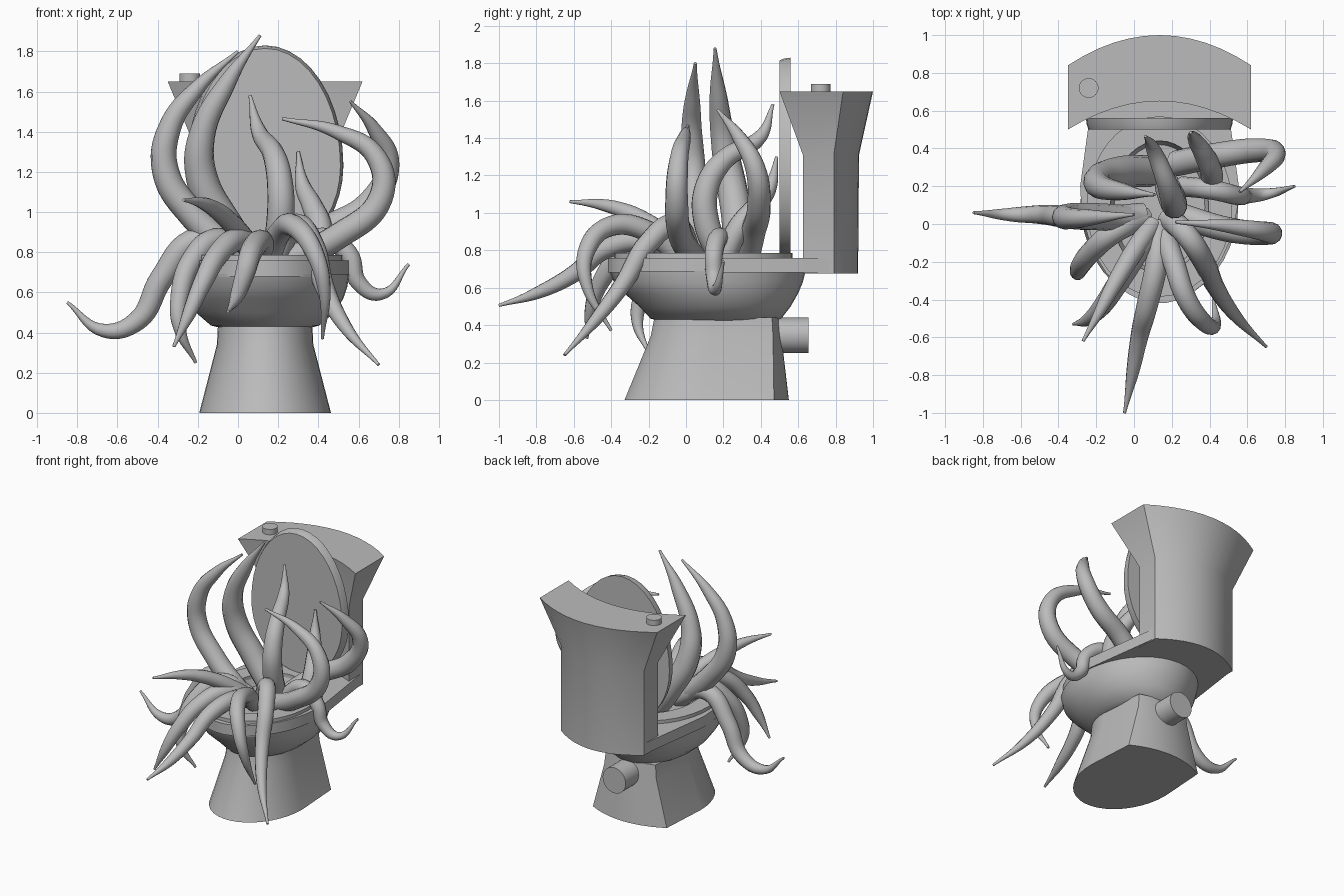
import bpy, bmesh
from math import sin, cos, pi, radians
from mathutils import Vector

cube = bpy.data.objects.get("Cube")
if cube:
    bpy.data.objects.remove(cube, do_unlink=True)

CX = 0.135   # centre line of the fixture
SEG = 40

grey = bpy.data.materials.new("plain grey")
grey.use_nodes = True
colour = (0.5, 0.5, 0.5, 1)
grey.diffuse_color = colour
grey.node_tree.nodes["Principled BSDF"].inputs["Base Color"].default_value = colour


def finish(obj, angle=35):
    obj.data.materials.clear()
    obj.data.materials.append(grey)
    bpy.ops.object.select_all(action='DESELECT')
    bpy.context.view_layer.objects.active = obj
    obj.select_set(True)
    bpy.ops.object.shade_smooth_by_angle(angle=radians(angle))
    return obj


def loft(name, rings, cap_end=True, closed=False):
    """Skin a list of rings that share one vertex count."""
    bm = bmesh.new()
    loops = [[bm.verts.new(p) for p in ring] for ring in rings]
    pairs = list(zip(loops, loops[1:]))
    if closed:
        pairs.append((loops[-1], loops[0]))
    for a, b in pairs:
        for i in range(len(a)):
            j = (i + 1) % len(a)
            bm.faces.new((a[i], a[j], b[j], b[i]))
    if not closed:
        bm.faces.new(loops[0][::-1])
        if cap_end:
            bm.faces.new(loops[-1])
    bmesh.ops.recalc_face_normals(bm, faces=bm.faces)
    mesh = bpy.data.meshes.new(name)
    bm.to_mesh(mesh)
    bm.free()
    obj = bpy.data.objects.new(name, mesh)
    bpy.context.collection.objects.link(obj)
    return finish(obj)


def oval(z, front, back, half):
    """Horizontal oval ring, starting at the left side."""
    mid, ry = (front + back) / 2, (back - front) / 2
    return [(CX + half * cos(2 * pi * i / SEG), mid + ry * sin(2 * pi * i / SEG), z)
            for i in range(SEG)]


def bowed(z, front, wide_y, corner_y, back, half, corner_half):
    """Ring with a round front, straight sides and a bowed back."""
    ring = []
    n = SEG // 2
    for i in range(n):          # bowed back, left corner to right corner
        t = 1 - 2 * i / (n - 1)
        ring.append((CX + corner_half * t, corner_y + (back - corner_y) * (1 - t * t), z))
    for i in range(n):          # round front, right to left
        a = pi + pi * i / (n - 1)
        ring.append((CX + half * cos(a), wide_y + (wide_y - front) * sin(a), z))
    return ring


def crescent(z, half, front, front_mid, corner, back):
    """Tank section: hollow front, bowed back."""
    n = 13
    ts = [1 - 2 * i / (n - 1) for i in range(n)]
    return ([(CX + half * t, corner + (back - corner) * (1 - t * t), z) for t in ts] +
            [(CX - half * t, front + (front_mid - front) * (1 - t * t), z) for t in ts])


def cylinder(name, radius, depth, location, rotation=(0, 0, 0)):
    bpy.ops.mesh.primitive_cylinder_add(vertices=32, radius=radius, depth=depth,
                                        location=location, rotation=rotation)
    obj = bpy.context.object
    obj.name = name
    return finish(obj)


# Pedestal and waste pipe
loft("pedestal", [bowed(0, -.33, .1, .47, .55, .328, .305),
                  bowed(.34, -.19, .12, .465, .51, .24, .215),
                  bowed(.44, -.17, .12, .46, .495, .235, .205)])
cylinder("waste_pipe", .095, .2, (CX, .555, .345), (pi / 2, 0, 0))

# Bowl underside
loft("bowl", [oval(.42, -.14, .47, .21), oval(.435, -.19, .51, .27),
              oval(.5, -.25, .56, .345), oval(.57, -.33, .6, .39),
              oval(.63, -.385, .625, .41), oval(.69, -.41, .64, .418)], cap_end=False)

# Rim slab with a shallow hollow
loft("rim", [bowed(z, -.42, .2, .785, .915, .42, .34) for z in (.68, .76)] +
     [oval(.76, -.26, .44, .26), oval(.71, -.24, .42, .24)])

# Seat ring
loft("seat", [oval(.755, -.385, .57, .385), oval(.785, -.385, .57, .385),
              oval(.785, -.26, .44, .26), oval(.755, -.26, .44, .26)], closed=True)


# Raised lid
def lid_ring(y, inset):
    ring = []
    for i in range(SEG):
        a = 2 * pi * i / SEG
        height = .6 if sin(a) > 0 else .46
        ring.append((CX + (.39 - inset) * cos(a), y, 1.23 + (height - inset) * sin(a)))
    return ring


loft("lid", [lid_ring(.5, .015), lid_ring(.525, .005), lid_ring(.56, 0)])

# Tank and flush button
loft("tank", [crescent(.675, .343, .625, .71, .79, .92),
              crescent(1.31, .343, .625, .71, .79, .925),
              crescent(1.65, .485, .5, .65, .84, 1)])
cylinder("flush_button", .052, .06, (-.24, .72, 1.66))


def tentacle(name, radius, *points):
    """Tapered tube along a smooth path."""
    curve = bpy.data.curves.new(name, 'CURVE')
    curve.dimensions = '3D'
    curve.bevel_depth = 1
    curve.bevel_resolution = 4
    curve.resolution_u = 8
    curve.use_fill_caps = True
    spline = curve.splines.new('BEZIER')
    spline.radius_interpolation = 'CARDINAL'
    spline.bezier_points.add(len(points) - 1)
    for i, (bp, p) in enumerate(zip(spline.bezier_points, points)):
        t = i / (len(points) - 1)
        bp.co = Vector(p)
        bp.handle_left_type = bp.handle_right_type = 'AUTO'
        bp.radius = radius * (1 - t ** 2.8) + .008
    path = bpy.data.objects.new(name + "_path", curve)
    bpy.context.collection.objects.link(path)
    bpy.context.view_layer.update()
    graph = bpy.context.evaluated_depsgraph_get()
    mesh = bpy.data.meshes.new_from_object(path.evaluated_get(graph))
    bpy.data.objects.remove(path, do_unlink=True)
    obj = bpy.data.objects.new(name, mesh)
    bpy.context.collection.objects.link(obj)
    finish(obj, 60)


# Tentacles that rise
tentacle("tall_tentacle", .077, (.08, .28, .74), (-.07, .275, .95), (-.18, .24, 1.17),
         (-.18, .2, 1.38), (-.05, .17, 1.65), (.11, .155, 1.88))
tentacle("right_arch_tentacle", .064, (.05, .02, .74), (-.22, .04, .98), (-.36, .04, 1.2),
         (-.34, .03, 1.42), (-.2, .035, 1.62), (0, .05, 1.8))
tentacle("left_arch_tentacle", .058, (.2, .06, .74), (.5, -.03, .88), (.71, -.05, 1.07),
         (.69, -.04, 1.27), (.49, -.01, 1.4), (.22, .01, 1.465))
tentacle("centre_tentacle", .063, (.18, .2, .74), (.21, .11, .95), (.21, .11, 1.13),
         (.18, .2, 1.28), (.1, .4, 1.41), (.06, .465, 1.58))
tentacle("left_hook_tentacle", .06, (.22, .32, .74), (.42, .36, .9), (.65, .39, 1.04),
         (.75, .37, 1.24), (.68, .28, 1.41), (.56, .17, 1.55))
tentacle("back_tentacle", .052, (.4, .2, .74), (.41, .28, .92), (.37, .37, 1.03),
         (.32, .45, 1.14), (.3, .485, 1.3))
tentacle("front_raised_tentacle", .045, (.1, 0, .78), (.03, -.1, .87), (-.04, -.21, .95),
         (-.11, -.33, 1.01), (-.18, -.46, 1.045), (-.27, -.62, 1.06))

# Tentacles that hang over the rim
tentacle("right_long_tentacle", .055, (.05, .05, .76), (-.2, .03, .86), (-.38, .04, .67),
         (-.5, .05, .46), (-.67, .05, .41), (-.85, .06, .55))
tentacle("left_curl_tentacle", .045, (.25, .2, .76), (.42, .18, .87), (.55, .15, .79),
         (.6, .15, .65), (.71, .16, .59), (.85, .2, .74))
tentacle("left_front_tentacle", .053, (.18, .03, .76), (.28, -.06, .93), (.37, -.2, .84),
         (.43, -.33, .63), (.54, -.49, .42), (.7, -.65, .24))
tentacle("front_long_tentacle", .052, (.13, 0, .76), (.12, -.2, .85), (.07, -.43, .81),
         (.03, -.59, .68), (-.01, -.8, .57), (-.05, -1, .505))
tentacle("left_bent_tentacle", .05, (.15, -.03, .76), (.21, -.2, .9), (.28, -.4, .93),
         (.38, -.53, .8), (.43, -.53, .61), (.42, -.4, .37))
tentacle("right_front_tentacle", .052, (.1, 0, .76), (.01, -.16, .86), (-.09, -.32, .8),
         (-.18, -.45, .64), (-.25, -.51, .48), (-.32, -.53, .33))
tentacle("right_side_tentacle", .052, (.05, .03, .76), (-.1, -.04, .86), (-.22, -.14, .77),
         (-.29, -.23, .58), (-.29, -.26, .42), (-.21, -.2, .25))
